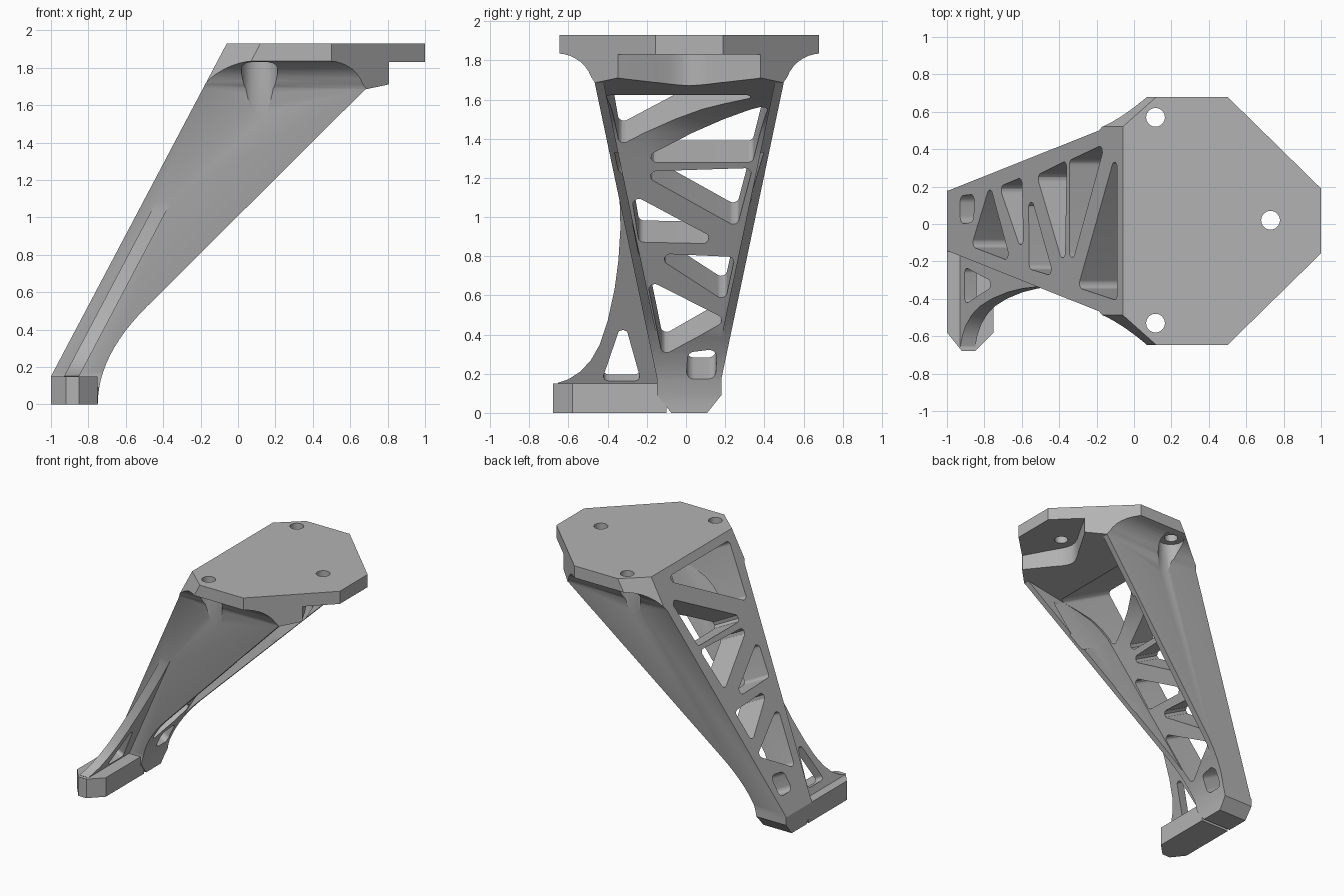
import bpy, bmesh, math
from mathutils import Vector

cube = bpy.data.objects.get("Cube")
if cube:
    bpy.data.objects.remove(cube, do_unlink=True)

grey = bpy.data.materials.new("Plain grey")
grey.use_nodes = True
GREY = (0.45, 0.45, 0.45, 1)
grey.diffuse_color = GREY
grey.node_tree.nodes["Principled BSDF"].inputs["Base Color"].default_value = GREY

LEAN = 0.528                                   # x run per z rise of the outer face
UP = Vector((LEAN, 0, 1)).normalized()         # along the outer face
IN = Vector((UP.z, 0, -UP.x))                  # into the leg


def outer_x(z):
    return -1 + LEAN * (z - 0.15)


def side_y(z):
    return 0.18 + 0.21 * (z - 0.17)


def mirror_y(y):
    return 0.033 - y


def prism(name, ring_a, ring_b):
    bm = bmesh.new()
    a = [bm.verts.new(p) for p in ring_a]
    b = [bm.verts.new(p) for p in ring_b]
    bm.faces.new(a)
    bm.faces.new(b[::-1])
    for i in range(len(a)):
        j = (i + 1) % len(a)
        bm.faces.new((a[j], a[i], b[i], b[j]))
    bm.normal_update()
    # Make every solid face outward
    if bm.calc_volume(signed=True) < 0:
        bmesh.ops.reverse_faces(bm, faces=bm.faces[:])
    mesh = bpy.data.meshes.new(name)
    bm.to_mesh(mesh)
    bm.free()
    mesh.materials.append(grey)
    ob = bpy.data.objects.new(name, mesh)
    bpy.context.collection.objects.link(ob)
    return ob


def combine(target, tool, operation):
    name = tool.name
    mod = target.modifiers.new(name, "BOOLEAN")
    mod.operation, mod.solver, mod.object = operation, "EXACT", tool
    bpy.context.view_layer.objects.active = target
    bpy.context.view_layer.update()
    bpy.ops.object.modifier_apply(modifier=mod.name)
    bpy.data.objects.remove(tool, do_unlink=True)
    if not len(target.data.polygons):
        raise RuntimeError("nothing left after " + name)


def upright(name, outline, z0, z1):
    return prism(name, [(x, y, z0) for x, y in outline], [(x, y, z1) for x, y in outline])


def drum(name, x, y, r, z0, z1):
    ring = [(x + r * math.cos(i * math.tau / 32), y + r * math.sin(i * math.tau / 32)) for i in range(32)]
    return upright(name, ring, z0, z1)


def rounded(points, r, steps=6):
    pts, out = [Vector(p) for p in points], []
    for i, p in enumerate(pts):
        d1 = (pts[i - 1] - p).normalized()
        d2 = (pts[(i + 1) % len(pts)] - p).normalized()
        half = d1.angle(d2) / 2
        c = p + (d1 + d2).normalized() * (r / math.sin(half))
        s, e = p + d1 * (r / math.tan(half)) - c, p + d2 * (r / math.tan(half)) - c
        out += [c + s.lerp(e, k / steps).normalized() * r for k in range(steps + 1)]
    return out


def window(name, corners, r, depth):
    # corners are (x, y) on the outer face; the cut runs square to that face
    ring = rounded([((x + 1) / UP.x, y) for x, y in corners], r)
    base = Vector((-1, 0, 0.15))
    flat = [base + UP * s + Vector((0, y, 0)) for s, y in ring]
    return prism(name, [p - IN * 0.05 for p in flat], [p + IN * depth for p in flat])


# Leg and top plate: side profile with a curved heel
a, b, c = Vector((-0.75, 0)), Vector((-0.75, 0.26)), Vector((-0.49, 0.52))
heel = [a * (1 - t) ** 2 + b * 2 * t * (1 - t) + c * t * t for t in [i / 12 for i in range(13)]]
side = [(-1, 0)] + [tuple(p) for p in heel] + [(0.68, 1.684), (1, 1.752), (1, 1.93), (-0.06, 1.93), (-1, 0.15)]
body = prism("mounting_leg", [(x, -1, z) for x, z in side], [(x, 1, z) for x, z in side])

# Front width profile, flaring into the plate
flare = [(0.1, -0.01), (0.18, 0.09), (0.18, 0.17), (0.5, 1.69)]
ctr, rad = Vector((0.69, 1.65)), 0.185
flare += [(ctr.x + rad * math.cos(math.radians(d)), ctr.y + rad * math.sin(math.radians(d)))
          for d in range(160, 90, -10)]
flare += [(0.68, 1.835), (0.68, 1.95)]
width = flare + [(mirror_y(y), z) for y, z in reversed(flare)]
combine(body, prism("width", [(-2, y, z) for y, z in width], [(2, y, z) for y, z in width]), "INTERSECT")

# Eight-sided plate outline, its outer chamfers leaning with the leg
half = [(1, 0.19), (0.5, 0.68), (0.12, 0.68), (-0.285, 0.32)]
octagon = half + [(x, mirror_y(y)) for x, y in reversed(half)]


def octagon_ring(z):
    return [(x + (LEAN * (z - 1.93) if x < 0.3 else 0), y, z) for x, y in octagon]


combine(body, prism("octagon", octagon_ring(-0.1), octagon_ring(2)), "INTERSECT")

# Open channel along the inside of the leg, between thin side walls
channel = [(-0.704, 0.2), (outer_x(1.3) + 0.27, 1.3), (-0.05, 1.43), (0.02, 1.5), (0.1, 1.55),
           (0.19, 1.578), (0.3, 1.605), (0.69, 1.687), (1.2, 1.5), (-0.3, 0.2)]
WALL = 0.045
combine(body, prism("channel", [(x, side_y(z) - WALL, z) for x, z in channel],
                    [(x, mirror_y(side_y(z) - WALL), z) for x, z in channel]), "DIFFERENCE")

# Foot bar
foot = [(-1, -0.1), (-1, -0.58), (-0.92, -0.68), (-0.85, -0.68), (-0.75, -0.58), (-0.75, -0.1)]
combine(body, upright("foot_bar", foot, 0, 0.15), "UNION")

# Curved fin bracing the foot bar against the leg
fin = [(-0.6, 0.1), (-0.655, 0.153), (-0.6, 0.172), (-0.54, 0.21), (-0.485, 0.27), (-0.44, 0.35),
       (-0.4, 0.47), (-0.365, 0.63), (-0.345, 0.78), (-0.335, 0.94), (-0.337, 1.05), (-0.345, 1.14)]
fin += [(mirror_y(side_y(z)) + 0.04, z) for z in (1.2, 0.1)]
combine(body, prism("fin", [(outer_x(z) + 0.07, y, z) for y, z in fin],
                    [(outer_x(z) + 0.15, y, z) for y, z in fin]), "UNION")

# Truss windows down the leg
windows = [
    [(-0.09, -0.41), (-0.09, 0.41), (-0.30, -0.34)],
    [(-0.345, -0.26), (-0.345, 0.34), (-0.155, 0.43)],
    [(-0.52, 0.26), (-0.36, 0.34), (-0.37, -0.25)],
    [(-0.565, 0.2), (-0.56, -0.24), (-0.43, -0.28)],
    [(-0.72, 0.2), (-0.6, 0.25), (-0.59, -0.18)],
    [(-0.77, 0.21), (-0.87, -0.12), (-0.66, -0.2)],
]
for pts in windows:
    combine(body, window("window", pts, 0.03, 0.62), "DIFFERENCE")
combine(body, window("low_window", [(-0.93, 0), (-0.93, 0.15), (-0.85, 0.16), (-0.86, 0.01)], 0.04, 0.45), "DIFFERENCE")
combine(body, window("fin_window", [(-0.96, -0.43), (-0.96, -0.23), (-0.79, -0.32)], 0.025, 0.16), "DIFFERENCE")

# Rounded V notch under the plate tip
edge = [(1.3, 0.38), (0.8, 0.38), (0.69, 0.18), (0.65, 0.115), (0.625, 0.06)]
notch = edge + [(0.617, 0.0165)] + [(x, mirror_y(y)) for x, y in reversed(edge)]
combine(body, upright("notch", notch, 1.4, 1.83), "DIFFERENCE")

# Bolt holes, and clearance grooves beside the leg
for x, y in [(0.115, 0.57), (0.115, -0.53), (0.73, 0.02)]:
    combine(body, drum("bolt_hole", x, y, 0.05, 1.7, 2.1), "DIFFERENCE")
    if x < 0.5:
        combine(body, drum("groove", x, y, 0.097, 1.2, 1.83), "DIFFERENCE")

bpy.ops.object.select_all(action="DESELECT")
body.select_set(True)
bpy.context.view_layer.objects.active = body
bpy.ops.object.shade_smooth_by_angle(angle=math.radians(25))
